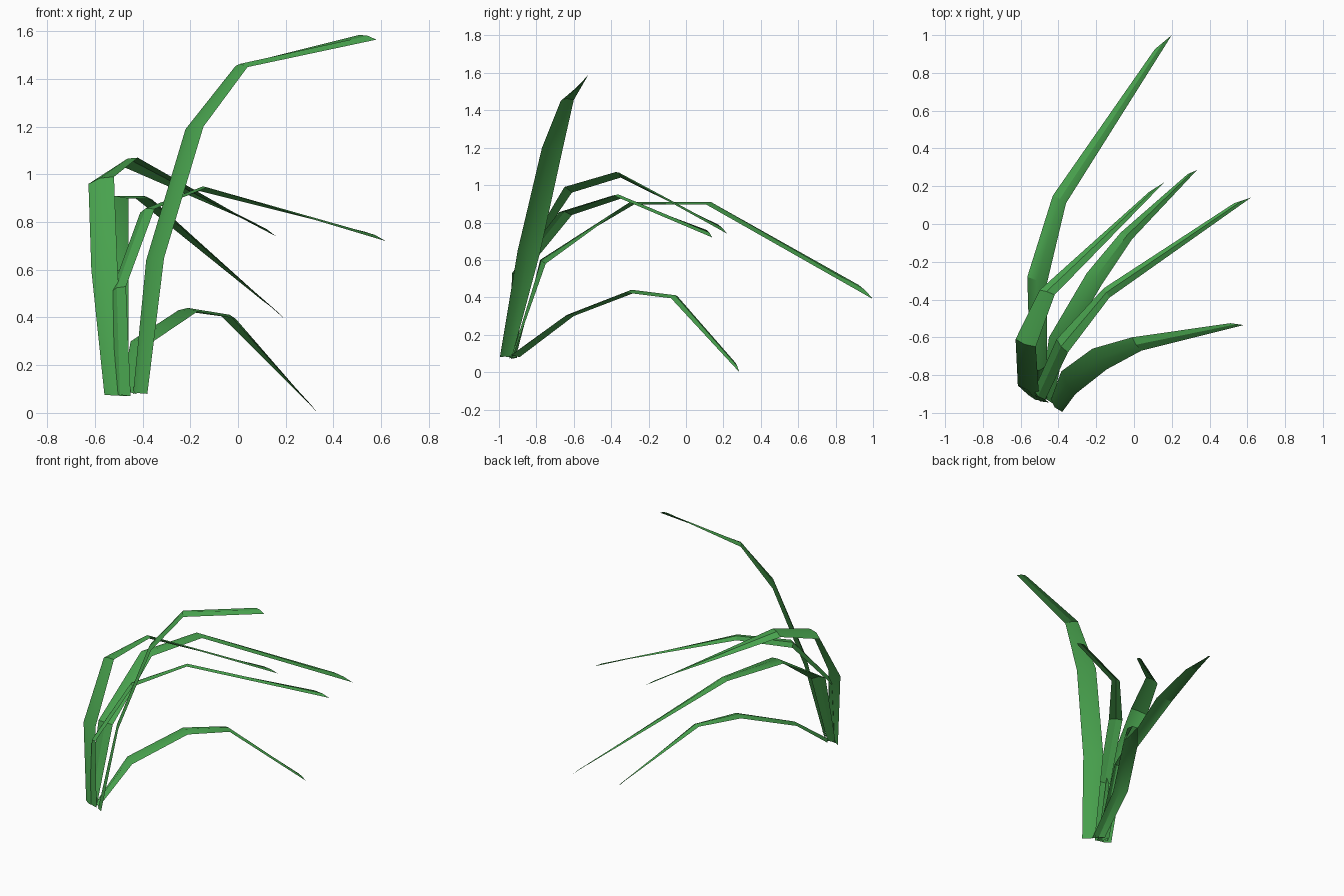
import bpy, bmesh
from mathutils import Vector

if "Cube" in bpy.data.objects:
    bpy.data.objects.remove(bpy.data.objects["Cube"])

green = bpy.data.materials.new("leaf green")
green.diffuse_color = (0.065, 0.36, 0.075, 1)
green.use_nodes = True
green.node_tree.nodes["Principled BSDF"].inputs["Base Color"].default_value = green.diffuse_color


def blade(name, left, right, fold=0.013):
    """Folded grass blade lofted between its two edges, with a raised midrib."""
    L = [Vector(p) for p in left]
    R = [Vector(p) for p in right]
    C = [(a + b) / 2 for a, b in zip(L, R)]
    bm = bmesh.new()
    rows = []
    last = len(C) - 1
    for i in range(last + 1):
        along = C[min(i + 1, last)] - C[max(i - 1, 0)]
        up = (R[i] - L[i]).cross(along).normalized()
        if i == last:
            mid = L[i].lerp(R[i], 0.5) + Vector((0, 0, 0.006))
        else:
            mid = C[i] + up * fold
        rows.append([bm.verts.new(p) for p in (L[i], mid, R[i])])
    for a, b in zip(rows, rows[1:]):
        for k in range(2):
            bm.faces.new((a[k], a[k + 1], b[k + 1], b[k]))
    for f in bm.faces:
        f.smooth = True
    me = bpy.data.meshes.new(name)
    bm.to_mesh(me)
    bm.free()
    me.materials.append(green)
    ob = bpy.data.objects.new(name, me)
    bpy.context.collection.objects.link(ob)
    bpy.context.view_layer.objects.active = ob
    ob.select_set(True)
    bpy.ops.object.shade_smooth_by_angle(angle=0.52)
    ob.select_set(False)


# tallest blade
blade("tall_blade",
      [(-.44, -.93, .08), (-.385, -.78, .64), (-.22, -.66, 1.19), (-.01, -.60, 1.455), (.51, -.525, 1.585)],
      [(-.38, -.995, .08), (-.31, -.90, .65), (-.145, -.77, 1.20), (.04, -.67, 1.45), (.58, -.535, 1.565)])
# upright blade at the left
blade("left_blade",
      [(-.56, -.905, .075), (-.615, -.855, .60), (-.627, -.61, .96), (-.50, -.35, 1.04), (.08, .17, .79)],
      [(-.47, -.935, .07), (-.505, -.88, .60), (-.52, -.65, .99), (-.42, -.375, 1.07), (.16, .22, .74)])
# blade leaning to the right
blade("right_blade",
      [(-.53, -.91, .08), (-.53, -.88, .51), (-.41, -.61, .84), (-.16, -.34, .93), (.53, .11, .76)],
      [(-.45, -.945, .07), (-.47, -.93, .53), (-.35, -.68, .855), (-.13, -.39, .945), (.62, .14, .72)])
# longest blade reaching backwards
blade("back_blade",
      [(-.54, -.91, .08), (-.55, -.78, .60), (-.565, -.28, .895), (-.43, .15, .90), (.11, .925, .465)],
      [(-.46, -.93, .07), (-.46, -.75, .58), (-.46, -.31, .90), (-.36, .11, .895), (.20, 1.0, .39)])
# low drooping blade
blade("low_blade",
      [(-.49, -.89, .08), (-.45, -.60, .30), (-.25, -.26, .43), (-.07, -.045, .405), (.285, .265, .05)],
      [(-.43, -.95, .08), (-.37, -.66, .29), (-.17, -.32, .425), (-.01, -.08, .395), (.333, .285, 0)])
